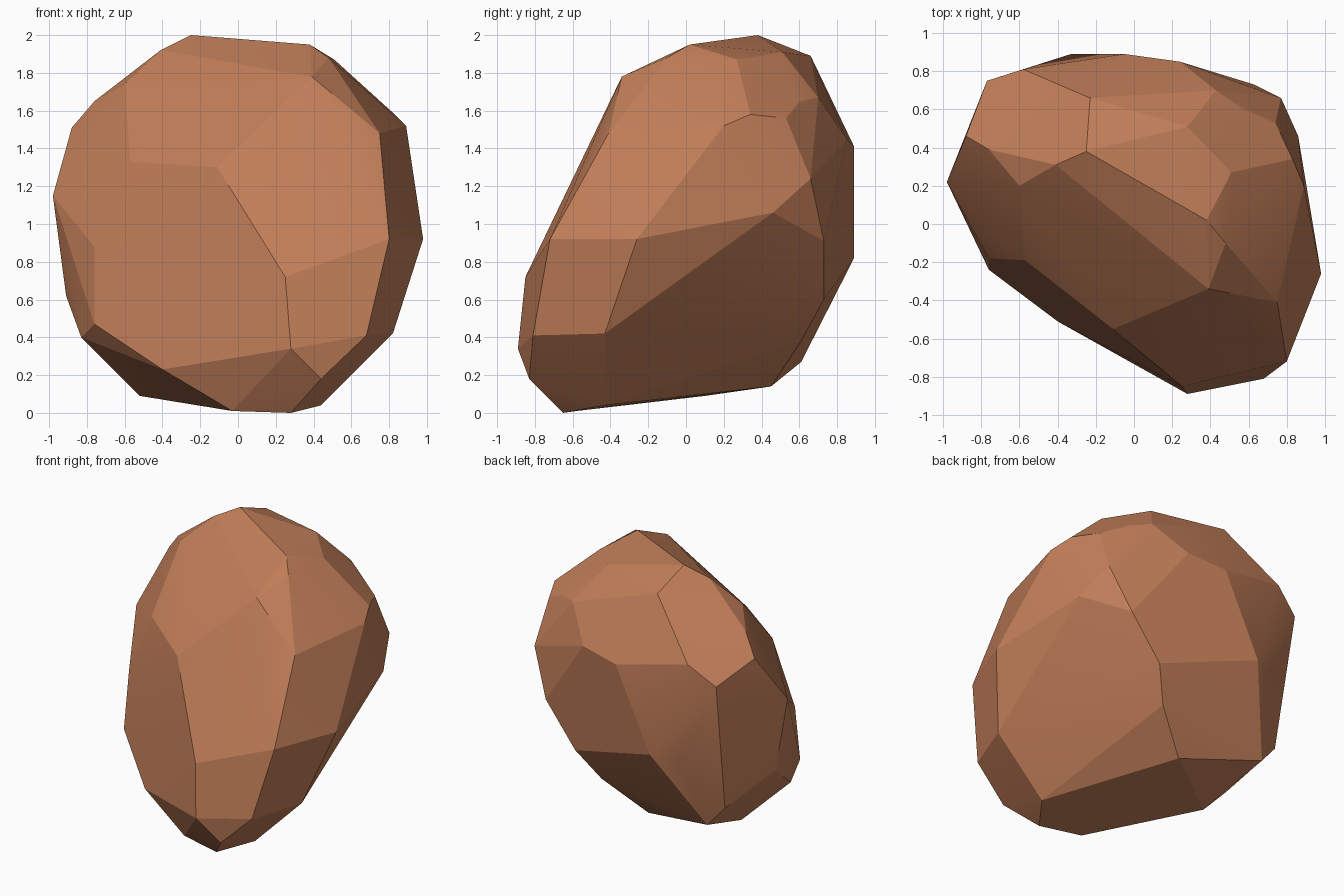
import bpy, bmesh, math
from mathutils import Vector

if "Cube" in bpy.data.objects:
    bpy.data.objects.remove(bpy.data.objects["Cube"])

# Corner points of the chipped boulder, in hundredths of a unit
CORNERS = [
    # crown
    (-25, 38, 200), (38, 2, 195), (48, -10, 188), (39, -34, 178), (-41, 31, 192),
    (51, 27, 187), (28, 51, 191), (-23, 66, 189),
    # shoulder
    (75, -41, 148), (89, 20, 152), (83, 34, 158), (74, 53, 156), (57, 60, 165),
    (43, 70, 167), (24, 85, 145), (-5, 89, 141), (-58, 81, 152), (-77, 75, 138),
    (-88, 46, 151), (-76, 39, 165), (-60, 20, 174), (-57, -19, 133), (-11, -55, 130),
    # waist
    (98, -26, 92), (86, 46, 106), (77, 66, 124), (63, 73, 91), (39, 73, 60),
    (-33, 89, 82), (-51, 80, 76), (-98, 22, 115), (-76, -18, 88), (25, -85, 72),
    (80, -72, 92),
    # lower sides
    (82, -43, 42), (68, -81, 41), (28, -89, 34),
    (-40, -51, 23), (-76, -24, 47), (-83, -3, 40), (-91, 26, 62), (-73, 59, 42),
    (26, 61, 38), (-60, 61, 27),
    # underside
    (44, -83, 18), (28, -65, 0), (44, -43, 4), (-3, -58, 1), (-52, 10, 9), (-1, 45, 14),
]
CENTRE = Vector((0, 0, 1))
BULGE = 0.2   # corners are puffed towards a ball while wrapping, so dents survive

# Boulder: wrap the puffed corners, then settle each corner in its true place
bm = bmesh.new()
true_place = {}
for corner in CORNERS:
    p = Vector(corner) / 100
    puffed = p.lerp(CENTRE + (p - CENTRE).normalized(), BULGE)
    true_place[bm.verts.new(puffed)] = p
bmesh.ops.convex_hull(bm, input=bm.verts[:])
for v, p in true_place.items():
    v.co = p
bmesh.ops.delete(bm, geom=[v for v in bm.verts if not v.link_faces], context='VERTS')
bmesh.ops.recalc_face_normals(bm, faces=bm.faces[:])

# Merge nearly level triangles into broad facets
bmesh.ops.dissolve_limit(bm, angle_limit=math.radians(4),
                         verts=[], edges=bm.edges[:])
mesh = bpy.data.meshes.new("boulder")
bm.to_mesh(mesh)
bm.free()
boulder = bpy.data.objects.new("boulder", mesh)
bpy.context.collection.objects.link(boulder)

# One warm clay colour
clay = bpy.data.materials.new("clay brown")
clay.diffuse_color = (0.54, 0.21, 0.1, 1)
clay.use_nodes = True
clay.node_tree.nodes["Principled BSDF"].inputs["Base Color"].default_value = clay.diffuse_color
mesh.materials.append(clay)

# Crisp facets, softened only across the faintest creases
bpy.context.view_layer.objects.active = boulder
boulder.select_set(True)
bpy.ops.object.shade_smooth_by_angle(angle=math.radians(12))
